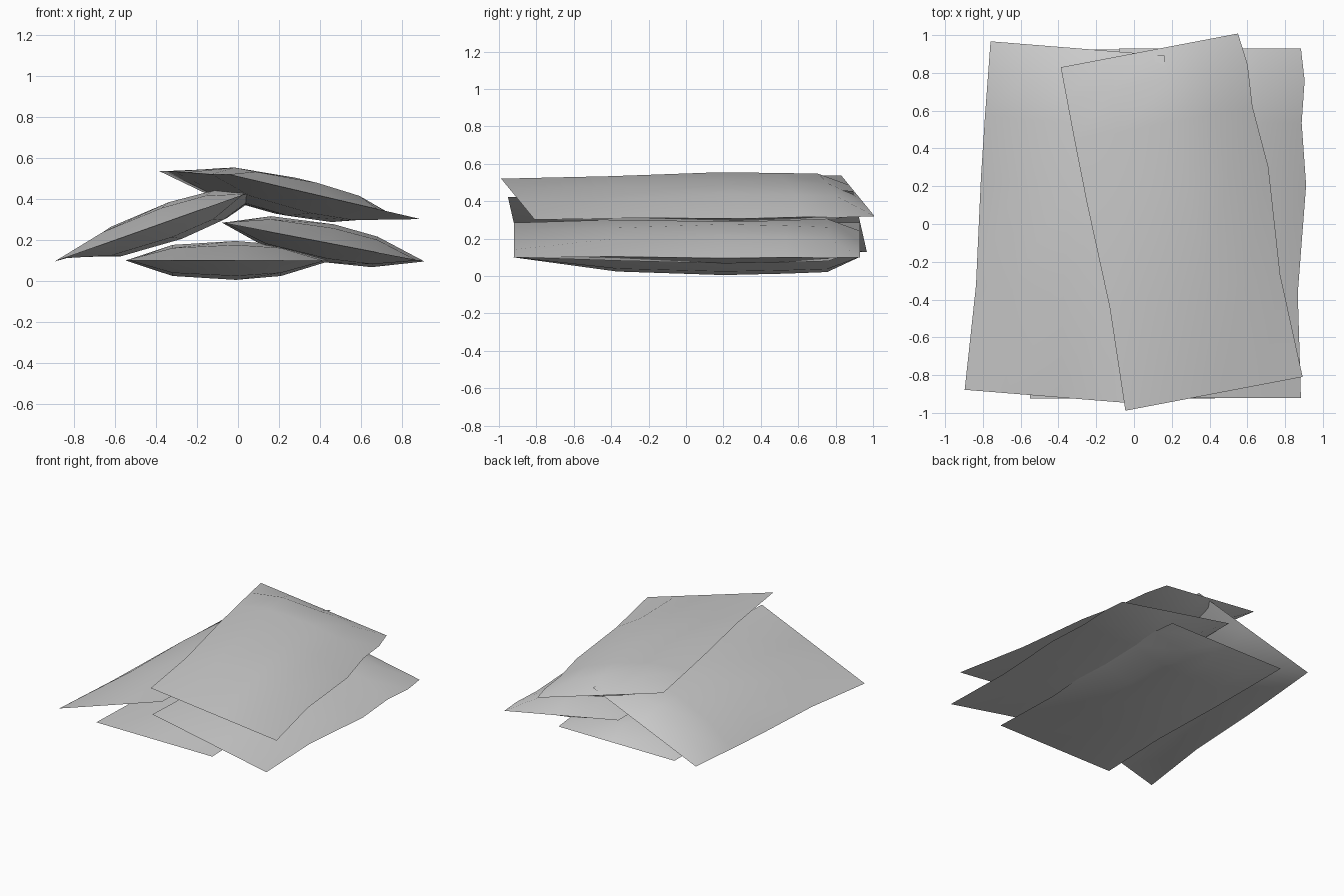
import bpy, bmesh
from mathutils import Vector, Matrix

cube = bpy.data.objects.get("Cube")
if cube:
    bpy.data.objects.remove(cube)

cloth = bpy.data.materials.new("grey_cloth")
cloth.use_nodes = True
GREY = (0.6, 0.6, 0.6, 1)
cloth.diffuse_color = GREY
cloth.node_tree.nodes["Principled BSDF"].inputs["Base Color"].default_value = GREY

# Columns across the sack: position, puff
COLS = [(-.49, 0), (-.26, .8), (.05, 1), (.27, .8), (.49, 0)]
# Rows along the sack: position, puff, left and right seam wobble
ROWS = [(-.925, 0, 0, 0), (-.37, .8, .02, -.017), (.2, 1, .003, .028),
        (.53, .92, 0, .004), (.755, .83, 0, .02), (.925, 0, 0, 0)]
PUFF = .095


def sack(name, front_left, front_right, back_left):
    """Flat stuffed sack: two puffed sheets joined along a pinched seam."""
    fl, fr, bl = Vector(front_left), Vector(front_right), Vector(back_left)
    x = (fr - fl).normalized()
    z = x.cross(bl - fl).normalized()
    y = z.cross(x)
    frame = Matrix((x, y, z)).transposed().to_4x4()
    frame.translation = (fr + bl) / 2

    bm = bmesh.new()
    seam = {}
    for side in (1, -1):
        grid = []
        for j, (v, pv, left, right) in enumerate(ROWS):
            line = []
            for i, (u, pu) in enumerate(COLS):
                puff = pu * pv * PUFF
                shift = left if i == 0 else right if i == len(COLS) - 1 else 0
                if puff == 0 and (i, j) in seam:
                    line.append(seam[i, j])
                    continue
                vert = bm.verts.new((u + shift, v, side * puff))
                if puff == 0:
                    seam[i, j] = vert
                line.append(vert)
            grid.append(line)
        for a, b in zip(grid, grid[1:]):
            for i in range(len(COLS) - 1):
                quad = [a[i], a[i + 1], b[i + 1], b[i]]
                bm.faces.new(quad if side > 0 else quad[::-1])
    mesh = bpy.data.meshes.new(name)
    bm.to_mesh(mesh)
    bm.free()
    mesh.materials.append(cloth)
    obj = bpy.data.objects.new(name, mesh)
    obj.matrix_world = frame
    bpy.context.collection.objects.link(obj)
    # Smooth cloth with a crisp seam
    bpy.ops.object.select_all(action='DESELECT')
    obj.select_set(True)
    bpy.context.view_layer.objects.active = obj
    bpy.ops.object.shade_smooth_by_angle(angle=0.7)


# The pile, from the ground up
sack("bottom_sack", (-.55, -.925, .1), (.43, -.925, .1), (-.55, .925, .1))
sack("left_leaning_sack", (-.91, -.88, .09), (.02, -.955, .42), (-.755, .97, .13))
sack("right_leaning_sack", (-.08, -.92, .285), (.885, -.92, .1), (-.08, .93, .285))
sack("top_sack", (-.065, -.995, .525), (.88, -.815, .305), (-.375, .835, .535))
